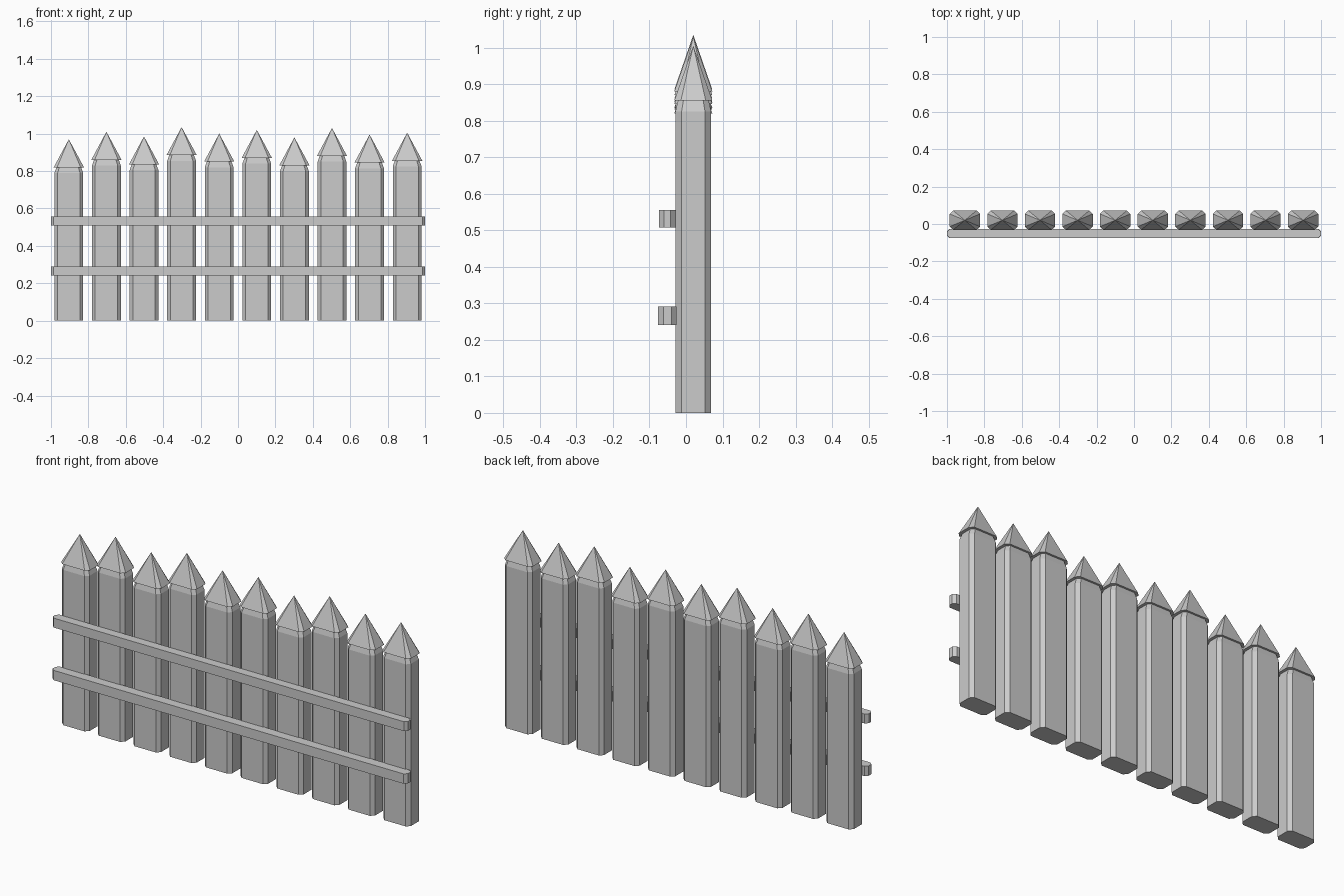
import bpy
import bmesh

cube = bpy.data.objects.get("Cube")
if cube:
    bpy.data.objects.remove(cube)

grey = bpy.data.materials.new("light grey")
grey.use_nodes = True
color = (0.6, 0.6, 0.6, 1)
grey.diffuse_color = color
grey.node_tree.nodes["Principled BSDF"].inputs["Base Color"].default_value = color


def octagon(bm, cx, cy, hx, hy, cut, z):
    """Ring of a rectangle with chamfered corners."""
    points = [(hx, cut - hy), (hx, hy - cut), (hx - cut, hy), (cut - hx, hy),
              (-hx, hy - cut), (-hx, cut - hy), (cut - hx, -hy), (hx - cut, -hy)]
    return [bm.verts.new((cx + x, cy + y, z)) for x, y in points]


def loft(name, cx, cy, rings, tip=None):
    """Join chamfered rings (hx, hy, cut, z), closed by a cap or a pointed tip."""
    bm = bmesh.new()
    loops = [octagon(bm, cx, cy, *ring) for ring in rings]
    bm.faces.new(loops[0][::-1])
    for low, high in zip(loops, loops[1:]):
        for i in range(8):
            j = (i + 1) % 8
            bm.faces.new((low[i], low[j], high[j], high[i]))
    top = loops[-1]
    if tip is None:
        bm.faces.new(top)
    else:
        apex = bm.verts.new((cx, cy, tip))
        for i in range(8):
            bm.faces.new((top[i], top[(i + 1) % 8], apex))
    mesh = bpy.data.meshes.new(name)
    bm.to_mesh(mesh)
    bm.free()
    mesh.materials.append(grey)
    obj = bpy.data.objects.new(name, mesh)
    bpy.context.collection.objects.link(obj)


# Pickets: chamfered board with a tapered neck, topped by a faceted point
tips = [0.97, 1.01, 0.985, 1.035, 1.0, 1.02, 0.98, 1.03, 0.995, 1.005]
for n, tip in enumerate(tips):
    x = (n - 4.5) * 0.201
    base = tip - 0.15
    loft(f"picket_{n + 1}", x, 0.02, [
        (0.077, 0.049, 0.017, 0),
        (0.077, 0.049, 0.017, base - 0.03),
        (0.066, 0.042, 0.015, base)])
    loft(f"picket_point_{n + 1}", x, 0.02, [(0.081, 0.052, 0.018, base)], tip)

# Cross rails along the front
for name, y, half, low, high in [("lower_rail", -0.051, 0.025, 0.241, 0.291),
                                 ("upper_rail", -0.051, 0.023, 0.508, 0.556)]:
    loft(name, 0, y, [(1, half, 0.014, low), (1, half, 0.014, high)])
